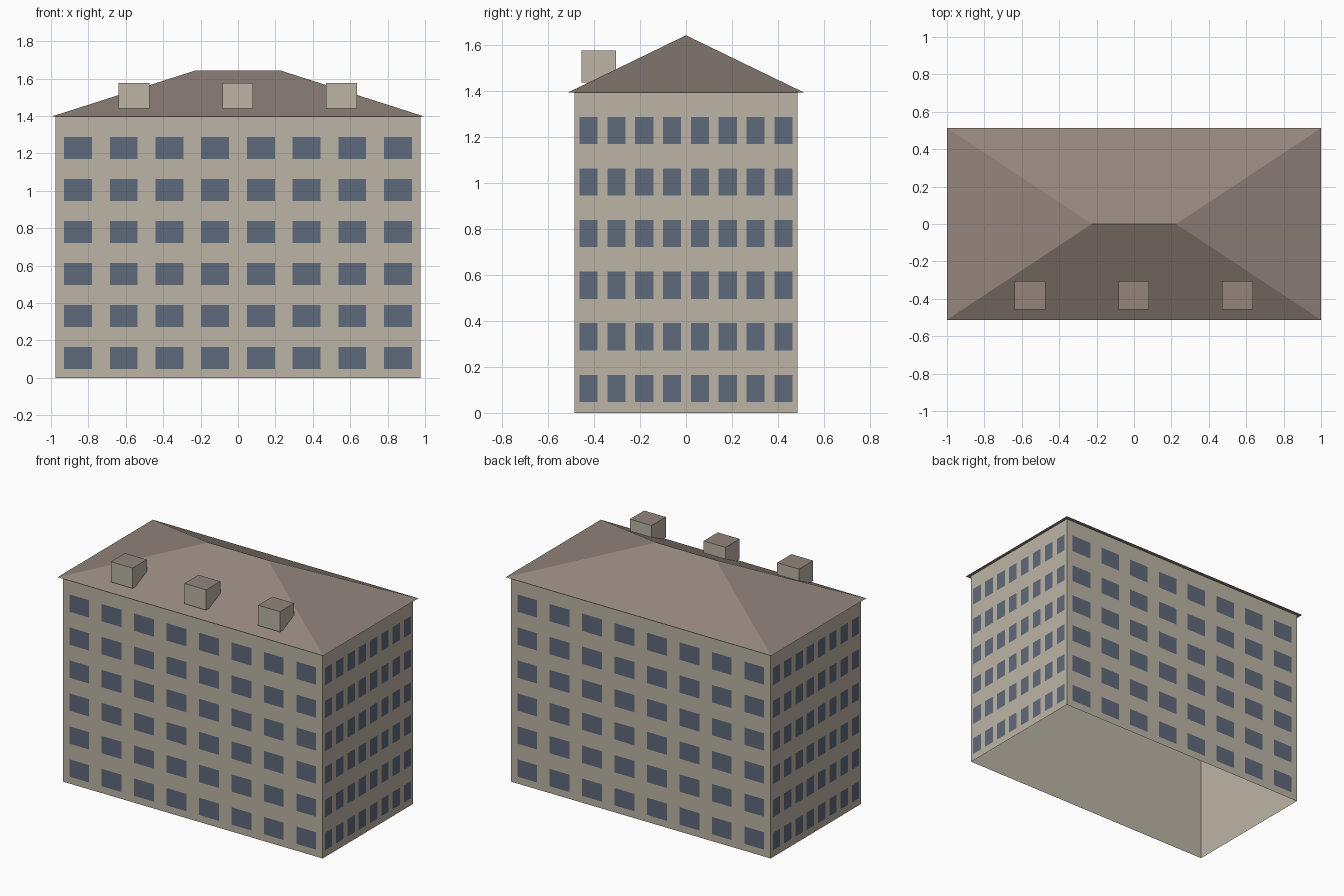
import bpy
from mathutils import Matrix, Vector

if "Cube" in bpy.data.objects:
    bpy.data.objects.remove(bpy.data.objects["Cube"], do_unlink=True)


def linear(c):
    c /= 255
    return c / 12.92 if c <= 0.04045 else ((c + 0.055) / 1.055) ** 2.4


def material(name, *rgb):
    mat = bpy.data.materials.new(name)
    colour = [linear(c) for c in rgb] + [1]
    mat.use_nodes = True
    mat.diffuse_color = colour
    mat.node_tree.nodes["Principled BSDF"].inputs["Base Color"].default_value = colour
    return mat


WALL = material("beige plaster", 188, 181, 166)
GLASS = material("blue grey glass", 95, 106, 123)
ROOF = material("brown roof", 147, 133, 124)


def build(name, verts, faces, *mats):
    mesh = bpy.data.meshes.new(name)
    mesh.from_pydata(verts, [], faces)
    for mat in mats:
        mesh.materials.append(mat)
    obj = bpy.data.objects.new(name, mesh)
    bpy.context.collection.objects.link(obj)
    return obj


def rectangle(hx, hy, z, y=0):
    return [(-hx, y - hy, z), (hx, y - hy, z), (hx, y + hy, z), (-hx, y + hy, z)]


SIDES = [(i, (i + 1) % 4, (i + 1) % 4 + 4, i + 4) for i in range(4)]
HX, HY, EAVE, RIDGE = 0.977, 0.485, 1.396, 1.644

# Walls, open underneath
build("walls", rectangle(HX, HY, 0) + rectangle(HX, HY, EAVE), SIDES, WALL)

# Hipped roof with flat underside
build("roof", rectangle(1, 0.512, EAVE) + [(-0.225, 0, RIDGE), (0.225, 0, RIDGE)],
      [(0, 1, 5, 4), (1, 2, 5), (2, 3, 4, 5), (3, 0, 4), (3, 2, 1, 0)], ROOF)


# Window panes: one grid of thin plates per wall
def windows(name, turns, half_span, distance, width):
    turn = Matrix.Rotation(turns * 1.5707963, 3, "Z")
    verts, faces = [], []
    pitch = 2 * half_span / 8
    for row in range(6):
        for col in range(8):
            x = -half_span + (col + 0.5) * pitch
            z = 0.107 + row * 0.2245
            n = len(verts)
            for dx, dz in ((-1, -1), (1, -1), (1, 1), (-1, 1)):
                verts.append(turn @ Vector((x + dx * width / 2, -distance - 0.002, z + dz * 0.059)))
            faces.append((n, n + 1, n + 2, n + 3))
    build(name, verts, faces, GLASS)


windows("front_windows", 0, HX, HY, 0.149)
windows("left_windows", 1, HY, HX, 0.079)
windows("back_windows", 2, HX, HY, 0.149)
windows("right_windows", 3, HY, HX, 0.079)

# Box dormers along the front slope, with roof-coloured tops
for name, x in (("right", -0.556), ("middle", -0.002), ("left", 0.553)):
    box = rectangle(0.082, 0.076, 1.439, -0.38) + rectangle(0.082, 0.076, 1.577, -0.38)
    dormer = build(name + "_dormer", box, SIDES + [(3, 2, 1, 0), (4, 5, 6, 7)], WALL, ROOF)
    dormer.location.x = x
    for face in dormer.data.polygons:
        face.material_index = int(face.normal.z > 0.5)
